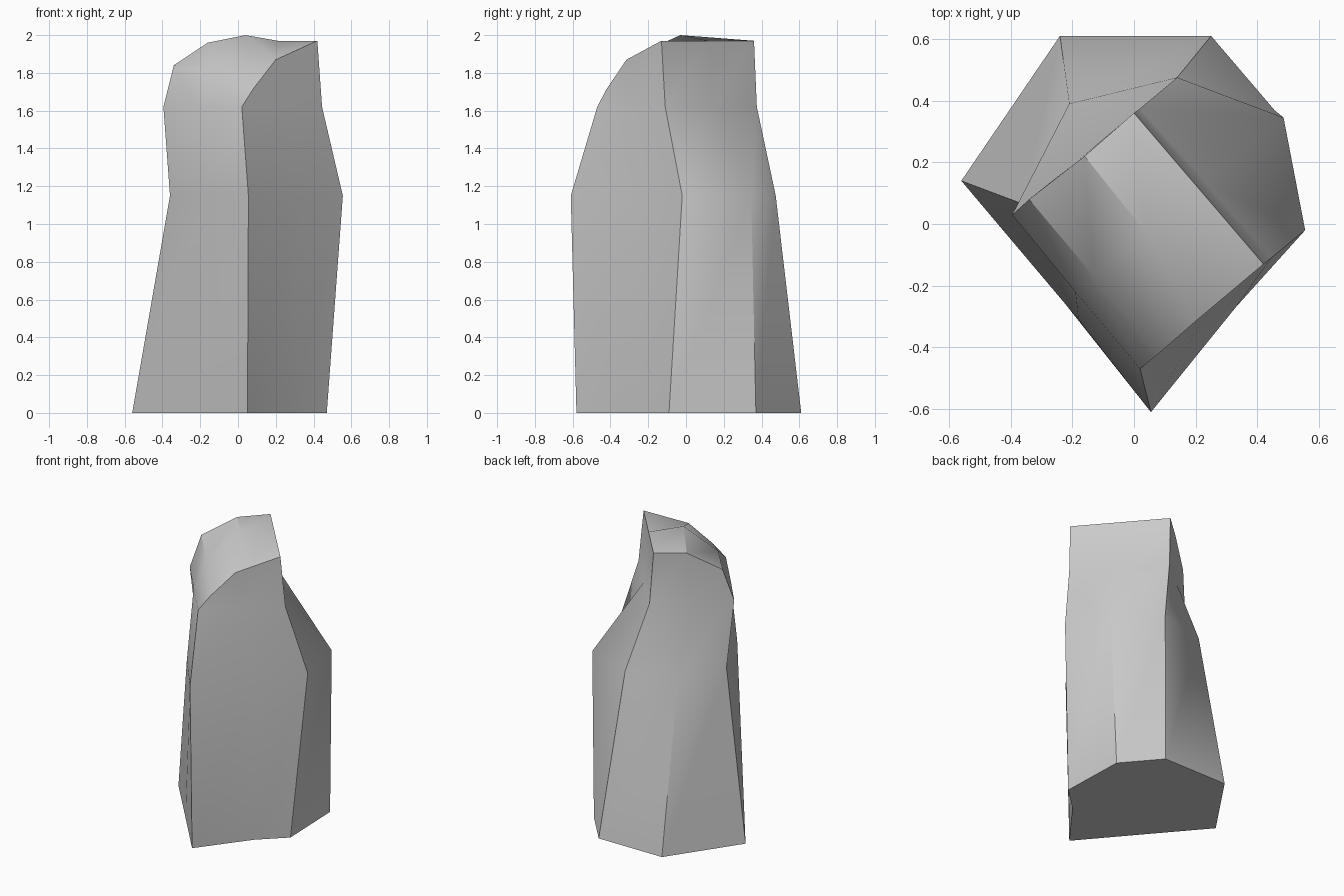
import bpy, bmesh

if "Cube" in bpy.data.objects:
    bpy.data.objects.remove(bpy.data.objects["Cube"])

# Body cross-sections: front, front-right, right, back-right, back, back-left, left, front-left
SECTIONS = [
    (0.00, [(.05, -.58), (.30, -.25), (.47, -.09), (.455, .37),
            (.25, .61), (-.24, .61), (-.56, .14), (-.25, -.225)]),
    (1.15, [(.055, -.61), (.33, -.27), (.555, -.02), (.485, .345),
            (.14, .475), (-.21, .39), (-.36, .065), (-.18, -.31)]),
    (1.62, [(.02, -.47), (.24, -.28), (.445, -.11), (.23, .14),
            (.02, .375), (-.19, .20), (-.395, .03), (-.19, -.22)]),
]
# Crown arcs rising from the left-front edge to the back-right edge
FRONT_ARC = [(.08, -.42, 1.715), (.20, -.315, 1.87), (.42, -.13, 1.97)]
MIDDLE_ARC = [(-.13, -.17, 1.82), (.04, -.03, 2.0), (.21, .115, 1.97)]
BACK_ARC = [(-.34, .08, 1.84), (-.16, .22, 1.96), (0, .36, 1.97)]

bm = bmesh.new()
rings = [[bm.verts.new((x, y, z)) for x, y in pts] for z, pts in SECTIONS]

# Base and walls
bm.faces.new(rings[0][::-1])
for lo, hi in zip(rings, rings[1:]):
    for i in range(8):
        j = (i + 1) % 8
        bm.faces.new((lo[i], lo[j], hi[j], hi[i]))

# Crown surface
ring = rings[-1]
arcs = [[ring[k]] + [bm.verts.new(p) for p in arc]
        for k, arc in ((0, FRONT_ARC), (7, MIDDLE_ARC), (6, BACK_ARC))]
for a, b in zip(arcs, arcs[1:]):
    for i in range(3):
        bm.faces.new((a[i], a[i + 1], b[i + 1], b[i]))

# Upper walls under the crown
front, middle, back = arcs
bm.faces.new((ring[0], ring[1], front[2], front[1]))
bm.faces.new((ring[1], ring[2], front[3], front[2]))
bm.faces.new((ring[2], ring[3], middle[3], front[3]))
bm.faces.new((ring[3], ring[4], back[3], middle[3]))
bm.faces.new((ring[4], ring[5], back[2], back[3]))
bm.faces.new((ring[5], ring[6], back[1], back[2]))

bmesh.ops.recalc_face_normals(bm, faces=bm.faces)
mesh = bpy.data.meshes.new("rock_pillar")
bm.to_mesh(mesh)
bm.free()
rock = bpy.data.objects.new("rock_pillar", mesh)
bpy.context.collection.objects.link(rock)

# Smooth the faces, keep corner edges sharp
bpy.context.view_layer.objects.active = rock
rock.select_set(True)
bpy.ops.object.shade_smooth_by_angle(angle=0.6)
